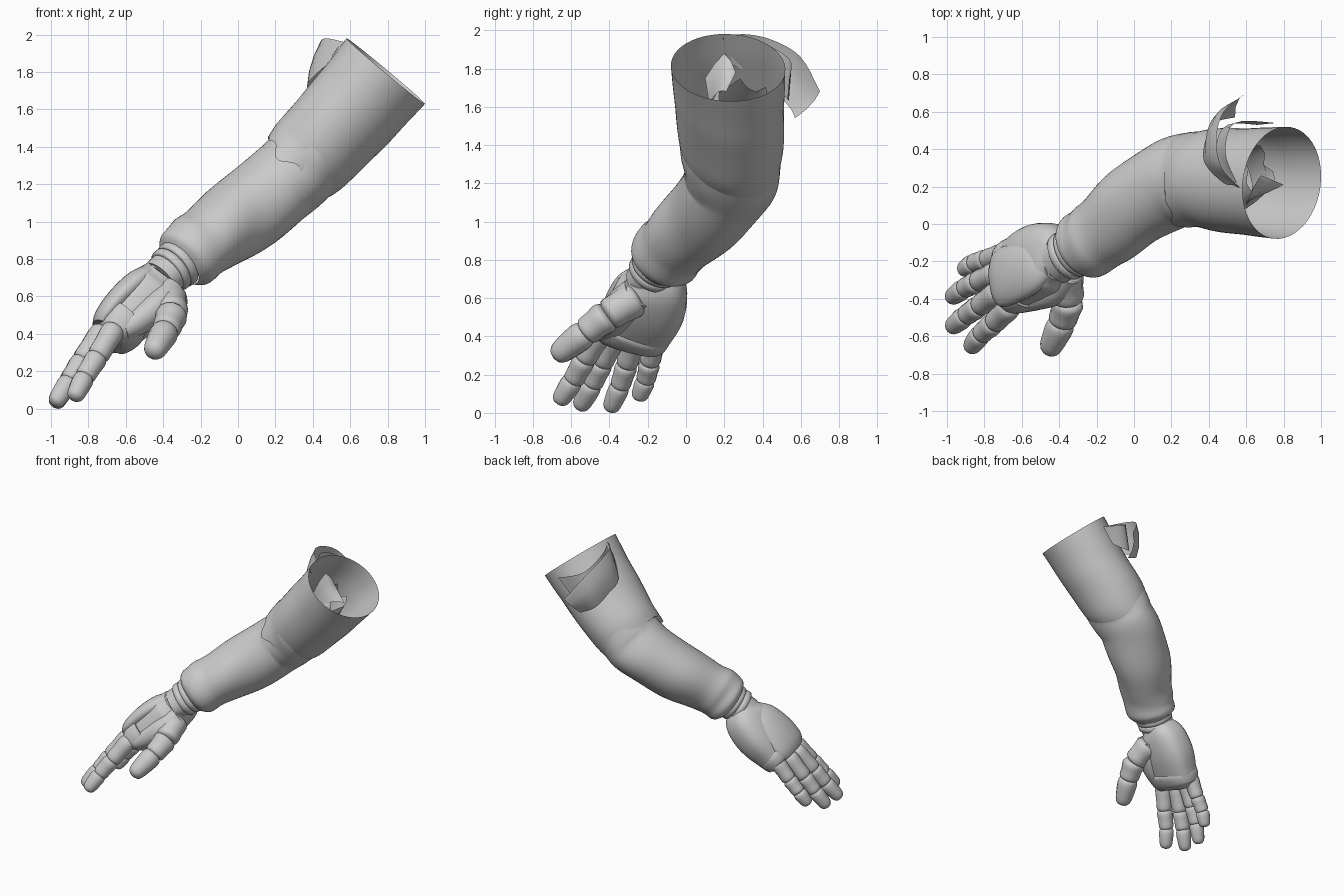
import bpy, bmesh, math
from mathutils import Vector

cube = bpy.data.objects.get("Cube")
if cube:
    bpy.data.objects.remove(cube, do_unlink=True)

grey = bpy.data.materials.new("plain_grey")
grey.use_nodes = True
grey.diffuse_color = (0.6, 0.6, 0.6, 1)
grey.node_tree.nodes["Principled BSDF"].inputs["Base Color"].default_value = (0.6, 0.6, 0.6, 1)
UP = Vector((0, 0, 1))
BACK_OF_HAND = Vector((-0.7, 0.1, 0.7))


def finish(name, bm, angle=50):
    mesh = bpy.data.meshes.new(name)
    bm.to_mesh(mesh)
    bm.free()
    obj = bpy.data.objects.new(name, mesh)
    bpy.context.collection.objects.link(obj)
    mesh.materials.append(grey)
    bpy.ops.object.select_all(action='DESELECT')
    obj.select_set(True)
    bpy.context.view_layer.objects.active = obj
    bpy.ops.object.shade_smooth_by_angle(angle=math.radians(angle))
    return obj


def spline(secs, steps):
    """Smooth interpolation through section tuples."""
    out = []
    for i in range(len(secs) - 1):
        quad = [secs[max(i - 1, 0)], secs[i], secs[i + 1], secs[min(i + 2, len(secs) - 1)]]
        for k in range(steps):
            t = k / steps
            out.append([0.5 * (2 * b + (c - a) * t + (2 * a - 5 * b + 4 * c - d) * t * t
                               + (3 * b - a - 3 * c + d) * t ** 3) for a, b, c, d in zip(*quad)])
    return out + [list(secs[-1])]


def loft(name, secs, n=24, steps=4, ref=UP, caps=True, wave=None, jag=None, power=1.0):
    """Tube through sections (x, y, z, side radius, upright radius); power below 1 squares it."""
    bm = bmesh.new()
    pts = spline(secs, steps)
    last = len(pts) - 1
    rings = []
    for i, p in enumerate(pts):
        c = Vector(p[:3])
        t = (Vector(pts[min(i + 1, last)][:3]) - Vector(pts[max(i - 1, 0)][:3])).normalized()
        a = ref.cross(t).normalized()
        b = t.cross(a)
        ring = []
        for k in range(n):
            th = 2 * math.pi * k / n
            u, v = (math.copysign(abs(w) ** power, w) for w in (math.cos(th), math.sin(th)))
            f = 1 + (wave(i / last, th) if wave else 0)
            co = c + (a * u * p[3] + b * v * p[4]) * f
            if jag and i == last:
                co += t * jag(th)
            ring.append(bm.verts.new(co))
        rings.append(ring)
    for r, s in zip(rings, rings[1:]):
        for k in range(n):
            bm.faces.new((r[k], r[(k + 1) % n], s[(k + 1) % n], s[k]))
    if caps:
        bm.faces.new(rings[0][::-1])
        bm.faces.new(rings[-1])
    bmesh.ops.recalc_face_normals(bm, faces=bm.faces)
    return finish(name, bm)


def sheet(name, top, bottom, steps=5, bulge=0.0):
    """Thin curved strip between two edge paths."""
    bm = bmesh.new()
    rows = []
    for p, q in zip(spline(top, steps), spline(bottom, steps)):
        p, q = Vector(p), Vector(q)
        out = Vector((-0.6, 0.6, 0)) * bulge
        rows.append([bm.verts.new(p.lerp(q, s) + out * math.sin(math.pi * s)) for s in (0, 0.33, 0.67, 1)])
    for r, s in zip(rows, rows[1:]):
        for k in range(3):
            bm.faces.new((r[k], r[k + 1], s[k + 1], s[k]))
    return finish(name, bm)


def segment(name, p, q, r0, r1, tip=False):
    """One rounded finger piece from p to q."""
    p, q = Vector(p), Vector(q)
    prof = [(-0.06, 0.55), (0.02, 0.9), (0.2, 1.03), (0.55, 0.98)]
    prof += [(0.82, 0.88), (0.95, 0.6), (1, 0.15)] if tip else [(0.88, 1), (1, 0.85), (1.06, 0.55)]
    secs = []
    for t, f in prof:
        r = (r0 + (r1 - r0) * t) * f
        secs.append((*p.lerp(q, t), r, r))
    loft(name, secs, n=14, steps=2, ref=BACK_OF_HAND)


# Sleeve folds
def folds(s, th):
    return (0.03 * math.sin(19 * s + 2 * math.sin(th)) * math.sin(th + 5 * s)
            + 0.016 * math.sin(3 * th + 11 * s) + 0.03 * s * s * math.sin(34 * s + th))


def soft_folds(s, th):
    return 0.012 * s * math.sin(2 * th + 6 * s) + 0.015 * s * math.sin(14 * s + 2 * th)


# Upper sleeve with open top and torn lower edge tucked under at the elbow
loft("upper_sleeve", [
    (0.79, 0.22, 1.805, 0.305, 0.268), (0.68, 0.225, 1.675, 0.295, 0.26),
    (0.56, 0.23, 1.54, 0.285, 0.255), (0.40, 0.24, 1.37, 0.272, 0.242),
    (0.297, 0.23, 1.275, 0.25, 0.217)],
    n=48, steps=6, caps=False, ref=Vector((0, 0.25, 1)), wave=soft_folds,
    jag=lambda th: 0.03 * math.sin(3 * th + 1) + 0.02 * math.sin(8 * th))

# Forearm sleeve
loft("forearm_sleeve", [
    (0.48, 0.235, 1.445, 0.262, 0.232), (0.40, 0.24, 1.36, 0.262, 0.232),
    (0.31, 0.235, 1.265, 0.25, 0.222), (0.2, 0.215, 1.175, 0.24, 0.22),
    (0.02, 0.105, 1.035, 0.222, 0.212), (-0.14, -0.025, 0.92, 0.20, 0.195),
    (-0.22, -0.085, 0.855, 0.19, 0.188), (-0.285, -0.125, 0.805, 0.182, 0.175),
    (-0.315, -0.145, 0.78, 0.135, 0.135)],
    n=48, steps=7, caps=False, wave=folds)

# Wrist with cuff rings
loft("wrist", [(-0.27, -0.11, 0.82, 0.125, 0.12), (-0.42, -0.20, 0.69, 0.125, 0.11)], n=28)
for i, (t, r) in enumerate([(0.2, 0.14), (0.52, 0.135)]):
    c = Vector((-0.30, -0.135, 0.79)).lerp(Vector((-0.41, -0.20, 0.70)), t)
    d = Vector((-0.11, -0.065, -0.09)) * 0.16
    loft("cuff_ring_%d" % (i + 1), [(*(c + d * k), r * f, r * f * 0.95)
         for k, f in ((-1, 0.9), (-0.7, 1), (0.7, 1), (1, 0.9))], n=32, steps=2)

# Palm, knuckle band, back plate and web of the thumb
loft("palm", [
    (-0.385, -0.175, 0.715, 0.13, 0.115), (-0.43, -0.175, 0.655, 0.18, 0.14),
    (-0.51, -0.20, 0.56, 0.20, 0.145), (-0.59, -0.245, 0.47, 0.195, 0.13),
    (-0.65, -0.28, 0.40, 0.18, 0.105), (-0.69, -0.30, 0.36, 0.13, 0.06)],
    n=36, steps=4, ref=BACK_OF_HAND, power=0.75)
loft("knuckle_band", [
    (-0.595, -0.255, 0.47, 0.17, 0.10), (-0.61, -0.262, 0.455, 0.20, 0.135),
    (-0.665, -0.295, 0.40, 0.195, 0.118), (-0.69, -0.305, 0.375, 0.17, 0.08)],
    n=36, steps=3, ref=BACK_OF_HAND, power=0.8)
loft("hand_back_plate", [
    (-0.45, -0.19, 0.735, 0.08, 0.04), (-0.53, -0.22, 0.675, 0.14, 0.07),
    (-0.63, -0.26, 0.585, 0.16, 0.07), (-0.71, -0.29, 0.49, 0.16, 0.06), (-0.74, -0.305, 0.44, 0.13, 0.04)],
    n=28, steps=3, ref=BACK_OF_HAND)
loft("thumb_web", [
    (-0.36, -0.25, 0.63, 0.09, 0.09), (-0.43, -0.33, 0.55, 0.105, 0.085),
    (-0.53, -0.38, 0.47, 0.085, 0.075), (-0.62, -0.42, 0.42, 0.06, 0.06)],
    n=20, steps=3, ref=BACK_OF_HAND)

# Fingers and thumb: joint positions, base radius, tip radius
digits = {
    "index": ([(-0.66, -0.44, 0.43), (-0.75, -0.53, 0.28), (-0.82, -0.59, 0.17), (-0.88, -0.67, 0.05)], 0.064, 0.052),
    "middle": ([(-0.72, -0.36, 0.42), (-0.83, -0.44, 0.26), (-0.90, -0.49, 0.15), (-0.985, -0.56, 0.02)], 0.064, 0.052),
    "ring": ([(-0.73, -0.26, 0.41), (-0.84, -0.31, 0.25), (-0.91, -0.345, 0.14), (-0.985, -0.40, 0.01)], 0.062, 0.05),
    "little": ([(-0.70, -0.16, 0.39), (-0.79, -0.19, 0.26), (-0.86, -0.21, 0.17), (-0.92, -0.25, 0.07)], 0.058, 0.048),
    "thumb": ([(-0.37, -0.26, 0.60), (-0.35, -0.41, 0.51), (-0.385, -0.525, 0.42), (-0.46, -0.69, 0.29)], 0.095, 0.066),
}
for name, (joints, r0, r1) in digits.items():
    for i in range(3):
        a, b = (r0 + (r1 - r0) * k / 3 for k in (i, i + 1))
        segment("%s_piece_%d" % (name, i + 1), joints[i], joints[i + 1], a, b, tip=(i == 2))

# Loose double flap behind the open top
sheet("shoulder_flap",
      [(0.57, 0.19, 1.96), (0.47, 0.30, 1.98), (0.44, 0.45, 1.95), (0.48, 0.60, 1.86), (0.60, 0.70, 1.68)],
      [(0.50, 0.20, 1.86), (0.38, 0.32, 1.75), (0.38, 0.44, 1.69), (0.43, 0.54, 1.60), (0.54, 0.57, 1.54)],
      bulge=0.03)
sheet("flap_lining",
      [(0.55, 0.22, 1.95), (0.49, 0.38, 1.94), (0.54, 0.54, 1.85), (0.76, 0.54, 1.75)],
      [(0.47, 0.24, 1.82), (0.44, 0.42, 1.74), (0.50, 0.53, 1.64), (0.66, 0.53, 1.64)])

# Torn lining inside the open top
loft("inner_lining", [
    (0.50, 0.24, 1.48, 0.19, 0.17), (0.58, 0.27, 1.57, 0.17, 0.13), (0.65, 0.30, 1.65, 0.14, 0.10)],
    n=16, steps=2, caps=False, jag=lambda th: 0.04 * math.sin(5 * th))
sheet("inner_fold",
      [(0.60, 0.10, 1.75), (0.64, 0.20, 1.88), (0.68, 0.26, 1.78)],
      [(0.60, 0.12, 1.62), (0.72, 0.17, 1.68), (0.80, 0.21, 1.68)], steps=2)
